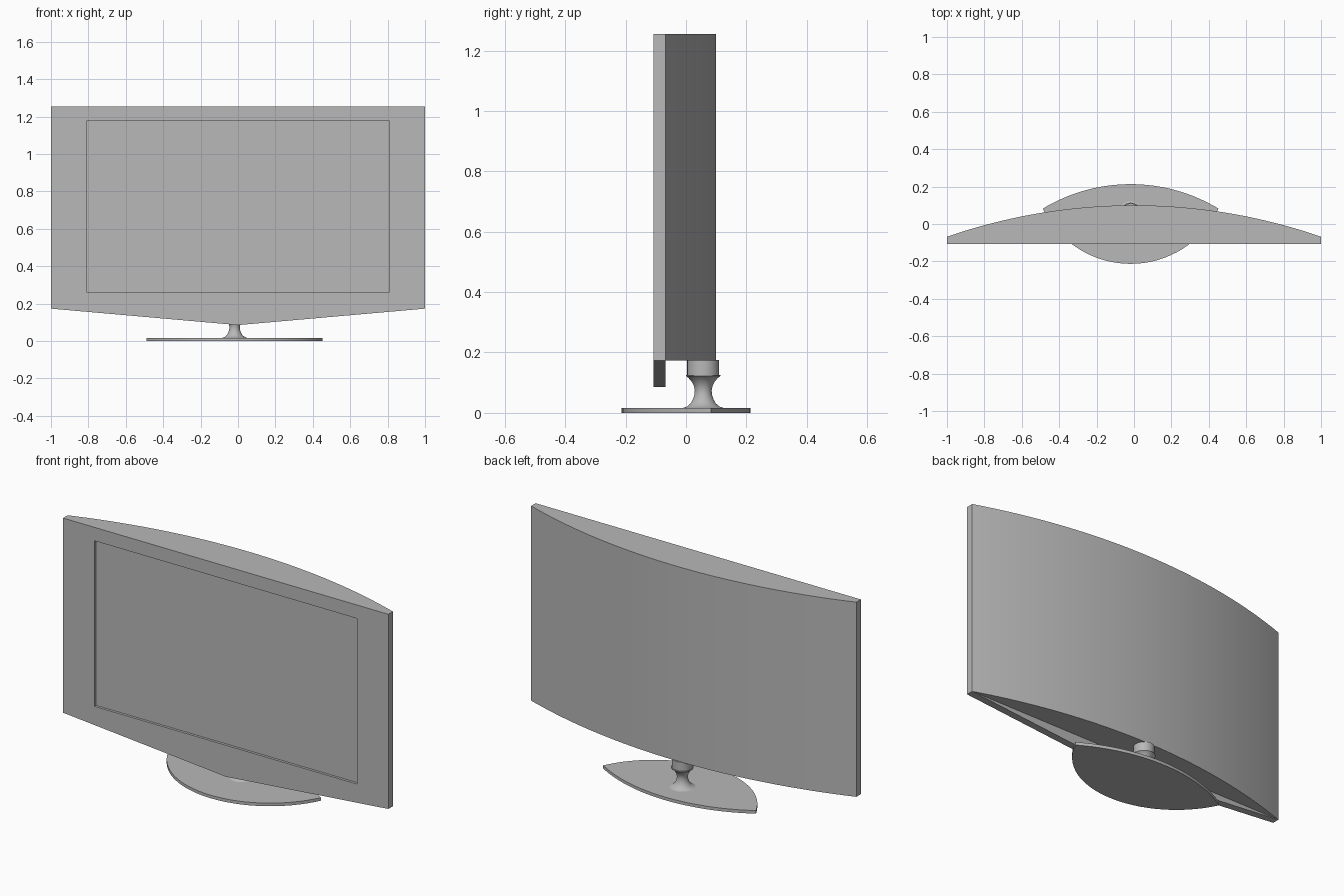
import bpy
import bmesh
import math

cube = bpy.data.objects.get("Cube")
if cube:
    bpy.data.objects.remove(cube, do_unlink=True)

grey = bpy.data.materials.new("plain grey")
grey.use_nodes = True
colour = (0.48, 0.48, 0.48, 1)
grey.diffuse_color = colour
for node in grey.node_tree.nodes:
    if node.type == 'BSDF_PRINCIPLED':
        node.inputs["Base Color"].default_value = colour


def finish(name, bm, smooth=False):
    bmesh.ops.recalc_face_normals(bm, faces=bm.faces[:])
    mesh = bpy.data.meshes.new(name)
    bm.to_mesh(mesh)
    bm.free()
    mesh.materials.append(grey)
    obj = bpy.data.objects.new(name, mesh)
    bpy.context.collection.objects.link(obj)
    if smooth:
        bpy.ops.object.select_all(action='DESELECT')
        obj.select_set(True)
        bpy.context.view_layer.objects.active = obj
        bpy.ops.object.shade_smooth_by_angle(angle=math.radians(30))
    return obj


def ring(bm, points):
    return [bm.verts.new(p) for p in points]


def bridge(bm, a, b):
    for i in range(len(a)):
        j = (i + 1) % len(a)
        bm.faces.new((a[i], a[j], b[j], b[i]))


def arc(cx, half, y_end, y_mid, steps):
    """Circular arc from cx-half to cx+half, bulging from y_end to y_mid."""
    sag = abs(y_mid - y_end)
    sign = 1 if y_mid > y_end else -1
    radius = (half ** 2 + sag ** 2) / (2 * sag)
    sweep = math.asin(half / radius)
    angles = [sweep * (2 * i / steps - 1) for i in range(steps + 1)]
    return [(cx + radius * math.sin(a),
             y_mid - sign * radius * (1 - math.cos(a))) for a in angles]


def slab(name, outline, z0, z1):
    bm = bmesh.new()
    low = ring(bm, [(x, y, z0) for x, y in outline])
    high = ring(bm, [(x, y, z1) for x, y in outline])
    bridge(bm, low, high)
    bm.faces.new(low)
    bm.faces.new(high)
    return finish(name, bm, smooth=True)


# Front panel with pointed lower edge and recessed screen
TOP, SIDE, TIP = 1.255, 0.173, 0.085
FRONT, BACK, SCREEN = -0.108, -0.068, -0.094
outline = [(-1, TOP), (1, TOP), (1, SIDE), (0, TIP), (-1, SIDE)]
window = [(-0.807, 1.18), (0.807, 1.18), (0.807, 0.26), (-0.807, 0.26)]
bm = bmesh.new()
of = ring(bm, [(x, FRONT, z) for x, z in outline])
ob = ring(bm, [(x, BACK, z) for x, z in outline])
wf = ring(bm, [(x, FRONT, z) for x, z in window])
wb = ring(bm, [(x, SCREEN, z) for x, z in window])
bridge(bm, of, ob)
bridge(bm, wf, wb)
bm.faces.new(ob)
bm.faces.new(wb)
bm.faces.new((of[0], of[1], wf[1], wf[0]))
bm.faces.new((of[1], of[2], wf[2], wf[1]))
bm.faces.new((of[2], of[3], of[4], wf[3], wf[2]))
bm.faces.new((of[4], of[0], wf[0], wf[3]))
finish("front_panel", bm)

# Curved rear housing
slab("rear_housing", arc(0, 1, BACK, 0.1, 40), SIDE, TOP)

# Lens shaped foot
CX = -0.018
rear = arc(CX, 0.47, 0.082, 0.213, 32)
front = arc(CX, 0.47, 0.082, -0.213, 32)
slab("foot", rear + front[-2:0:-1], 0, 0.017)

# Turned neck: waisted stem under a short round collar
profile = [(0.068, 0.016), (0.054, 0.021), (0.042, 0.031), (0.034, 0.045),
           (0.029, 0.06), (0.028, 0.075), (0.031, 0.09), (0.039, 0.105),
           (0.049, 0.116), (0.057, 0.122), (0.057, 0.126), (0.053, 0.126),
           (0.053, 0.175)]
bm = bmesh.new()
SIDES = 32
rings = []
for r, z in profile:
    turns = [2 * math.pi * i / SIDES for i in range(SIDES)]
    rings.append(ring(bm, [(CX + r * math.cos(a), 0.057 + r * math.sin(a), z)
                           for a in turns]))
for a, b in zip(rings, rings[1:]):
    bridge(bm, a, b)
bm.faces.new(rings[0])
bm.faces.new(rings[-1])
finish("neck", bm, smooth=True)
